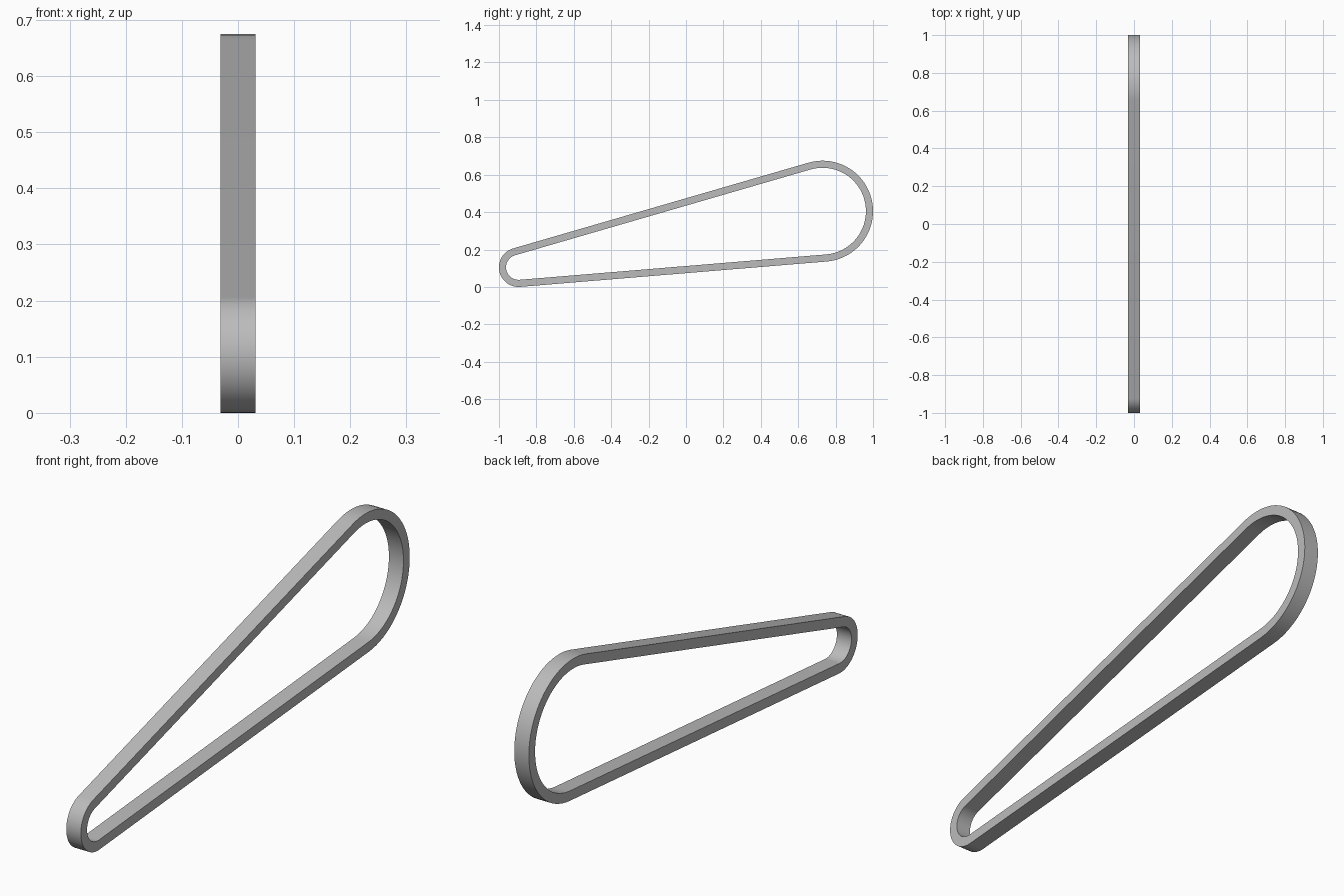
import bpy
import bmesh
from math import asin, atan2, cos, hypot, pi, radians, sin

old = bpy.data.objects.get("Cube")
if old:
    bpy.data.objects.remove(old, do_unlink=True)

# Pulley circles (y, z, outer radius) that the belt wraps around
BIG = (0.73, 0.405, 0.27)
SMALL = (-0.895, 0.105, 0.105)
THICKNESS = 0.038
HALF_WIDTH = 0.031
STEPS = 40

grey = bpy.data.materials.new("belt grey")
grey.use_nodes = True
colour = (0.5, 0.5, 0.5, 1)
grey.diffuse_color = colour
grey.node_tree.nodes["Principled BSDF"].inputs["Base Color"].default_value = colour


def arc(circle, start, end, inset):
    y, z, r = circle
    angles = [start + (end - start) * i / STEPS for i in range(STEPS + 1)]
    return [(y + (r - inset) * cos(a), z + (r - inset) * sin(a)) for a in angles]


# Tangent directions where the straight runs leave the arcs
dy, dz = BIG[0] - SMALL[0], BIG[1] - SMALL[1]
axis = atan2(dz, dy)
spread = pi / 2 + asin((BIG[2] - SMALL[2]) / hypot(dy, dz))
lower, upper = axis - spread, axis + spread


def loop(inset):
    return arc(BIG, lower, upper, inset) + arc(SMALL, upper, lower + 2 * pi, inset)


# Sweep a rectangular section around the closed loop
bm = bmesh.new()
rings = []
for inset, x in ((0, -HALF_WIDTH), (0, HALF_WIDTH),
                 (THICKNESS, HALF_WIDTH), (THICKNESS, -HALF_WIDTH)):
    rings.append([bm.verts.new((x, y, z)) for y, z in loop(inset)])
count = len(rings[0])
for k, ring in enumerate(rings):
    following = rings[(k + 1) % len(rings)]
    for i in range(count):
        j = (i + 1) % count
        bm.faces.new((ring[i], ring[j], following[j], following[i]))
bmesh.ops.recalc_face_normals(bm, faces=bm.faces)

mesh = bpy.data.meshes.new("drive_belt")
bm.to_mesh(mesh)
bm.free()
mesh.materials.append(grey)
belt = bpy.data.objects.new("drive_belt", mesh)
bpy.context.collection.objects.link(belt)

# Smooth around the bends, crisp along the rims
bpy.ops.object.select_all(action="DESELECT")
belt.select_set(True)
bpy.context.view_layer.objects.active = belt
bpy.ops.object.shade_smooth_by_angle(angle=radians(30))
